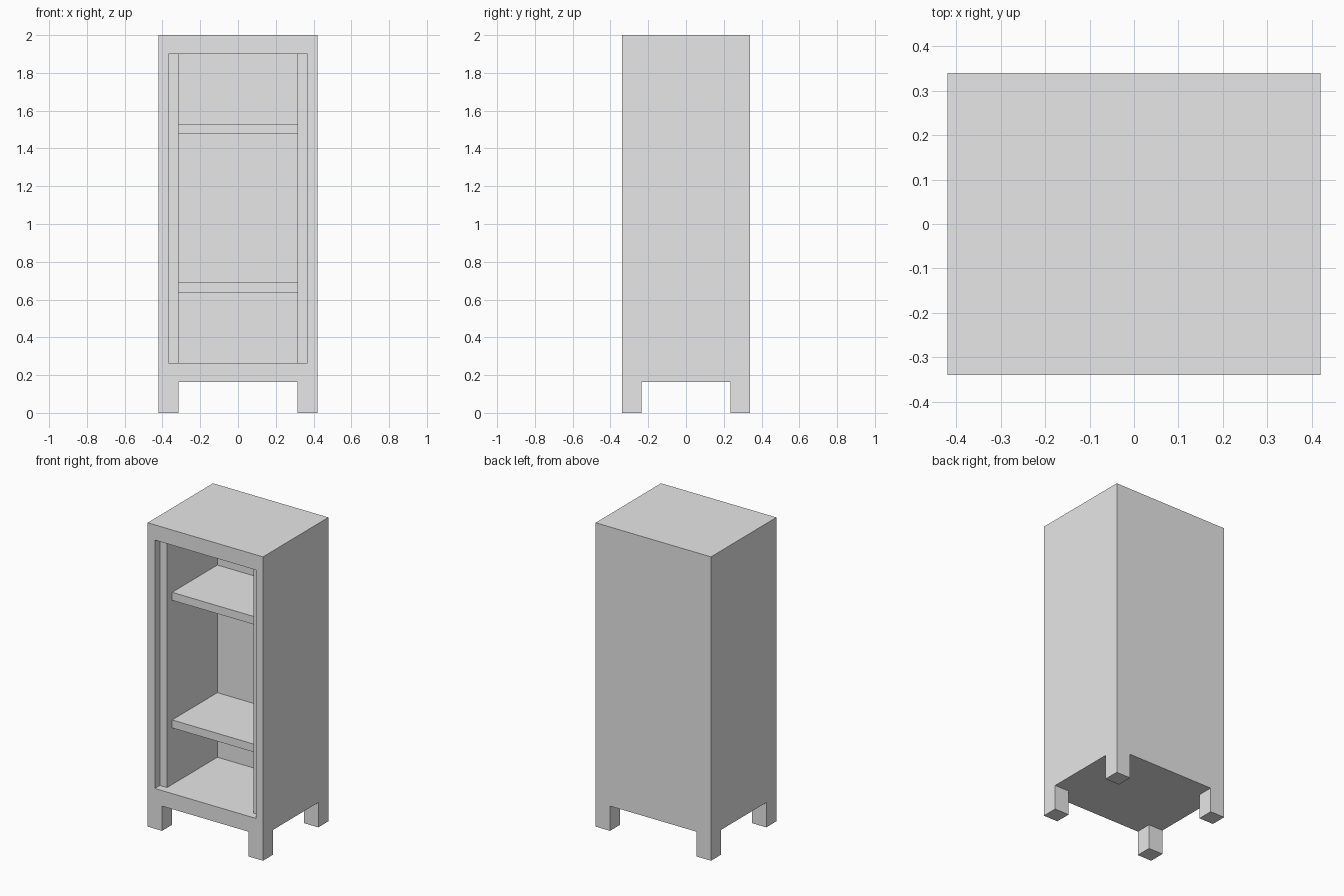
import bpy

cube = bpy.data.objects.get("Cube")
if cube:
    bpy.data.objects.remove(cube, do_unlink=True)

# Single plain grey finish
grey = bpy.data.materials.new("plain_grey")
grey.use_nodes = True
grey.diffuse_color = (0.8, 0.8, 0.8, 1)
grey.node_tree.nodes["Principled BSDF"].inputs["Base Color"].default_value = (0.8, 0.8, 0.8, 1)

# Main dimensions
W, D, H = 0.42, 0.34, 2.0        # half width, half depth, height
POST = 0.105                     # leg and wall thickness
LIP = 0.0525                     # frame edge and door rebate
LEG_TOP, FLOOR, CEILING = 0.163, 0.265, 1.9
INNER_X, INNER_Y = W - POST, D - POST
PAST = 0.1                       # cutter overshoot


def box(name, x, y, z):
    """Box spanning the given (min, max) ranges."""
    spans = (x, y, z)
    bpy.ops.mesh.primitive_cube_add(size=1, location=[(a + b) / 2 for a, b in spans])
    obj = bpy.context.object
    obj.name = obj.data.name = name
    obj.scale = [b - a for a, b in spans]
    bpy.ops.object.transform_apply(location=True, rotation=False, scale=True)
    obj.data.materials.append(grey)
    return obj


def cut(target, name, x, y, z):
    """Carve a box out of the target, then drop the cutter."""
    cutter = box(name, x, y, z)
    cutter.hide_render = True
    mod = target.modifiers.new(name, "BOOLEAN")
    mod.operation, mod.solver, mod.object = "DIFFERENCE", "EXACT", cutter
    bpy.context.view_layer.objects.active = target
    bpy.ops.object.modifier_apply(modifier=mod.name)
    bpy.data.objects.remove(cutter, do_unlink=True)


# Cabinet body with four legs left by two crossing cuts underneath
body = box("cabinet_body", (-W, W), (-D, D), (0, H))
cut(body, "leg_gap_front", (-INNER_X, INNER_X), (-D - PAST, D + PAST), (-PAST, LEG_TOP))
cut(body, "leg_gap_side", (-W - PAST, W + PAST), (-INNER_Y, INNER_Y), (-PAST, LEG_TOP))

# Open interior, with a shallow wider rebate at the front
cut(body, "interior", (-INNER_X, INNER_X), (-D - PAST, INNER_Y), (FLOOR, CEILING))
cut(body, "door_rebate", (LIP - W, W - LIP), (-D - PAST, LIP - D), (FLOOR, CEILING))

# Shelves, set back from the opening
for name, top in (("lower_shelf", 0.69), ("upper_shelf", 1.53)):
    box(name, (-INNER_X, INNER_X), (-INNER_Y, INNER_Y), (top - LIP, top))
